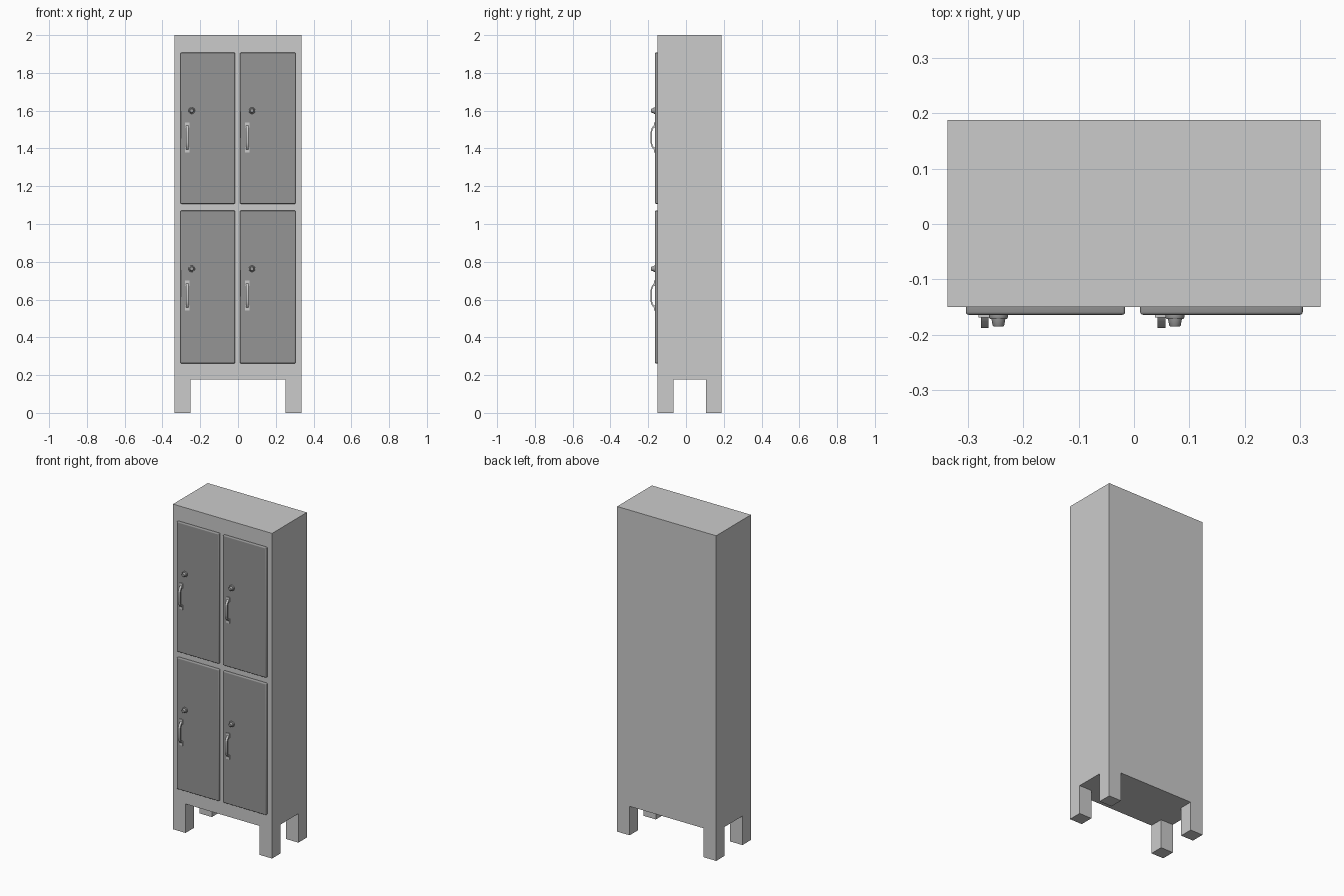
import bpy, bmesh, math
from mathutils import Matrix, Vector

if "Cube" in bpy.data.objects:
    bpy.data.objects.remove(bpy.data.objects["Cube"])

FRONT = -0.150          # cabinet front plane
DOOR_FRONT = -0.164     # door front plane


def grey(name, v):
    m = bpy.data.materials.new(name)
    m.diffuse_color = (v, v, v, 1)
    m.use_nodes = True
    m.node_tree.nodes["Principled BSDF"].inputs["Base Color"].default_value = m.diffuse_color
    return m


BODY, DOOR = grey("body_grey", 0.57), grey("door_grey", 0.30)
KNOB, PULL = grey("knob_grey", 0.35), grey("pull_grey", 0.60)


def finish(bm, name, material, smooth=False):
    bmesh.ops.recalc_face_normals(bm, faces=bm.faces)
    mesh = bpy.data.meshes.new(name)
    bm.to_mesh(mesh)
    bm.free()
    mesh.materials.append(material)
    ob = bpy.data.objects.new(name, mesh)
    bpy.context.collection.objects.link(ob)
    if smooth:
        bpy.ops.object.select_all(action='DESELECT')
        ob.select_set(True)
        bpy.context.view_layer.objects.active = ob
        bpy.ops.object.shade_smooth_by_angle(angle=math.radians(35))
    return ob


def add_box(bm, lo, hi):
    lo, hi = Vector(lo), Vector(hi)
    m = Matrix.Translation((lo + hi) / 2) @ Matrix.Diagonal((*(hi - lo), 1))
    bmesh.ops.create_cube(bm, size=1, matrix=m)


def cabinet():
    # Solid box, sliced so the four bottom corners can be pulled down as legs
    bm = bmesh.new()
    add_box(bm, (-0.337, FRONT, 0.178), (0.337, 0.188, 2.0))
    for co, no in (((-0.252, 0, 0), (1, 0, 0)), ((0.252, 0, 0), (1, 0, 0)),
                   ((0, -0.067, 0), (0, 1, 0)), ((0, 0.106, 0), (0, 1, 0))):
        geom = bm.verts[:] + bm.edges[:] + bm.faces[:]
        bmesh.ops.bisect_plane(bm, geom=geom, plane_co=co, plane_no=no)
    corners = []
    for f in bm.faces:
        c = f.calc_center_median()
        if c.z < 0.179 and abs(c.x) > 0.252 and not -0.067 < c.y < 0.106:
            corners.append(f)
    for f in bmesh.ops.extrude_discrete_faces(bm, faces=corners)["faces"]:
        bmesh.ops.translate(bm, verts=f.verts, vec=(0, 0, -0.178))
    bmesh.ops.remove_doubles(bm, verts=bm.verts, dist=1e-5)
    bmesh.ops.dissolve_limit(bm, angle_limit=0.01, verts=bm.verts, edges=bm.edges)
    finish(bm, "cabinet_body", BODY)


def door(name, x0, x1, z0, z1):
    # Panel with rounded front rim
    bm = bmesh.new()
    add_box(bm, (x0, DOOR_FRONT, z0), (x1, FRONT, z1))
    rim = [e for e in bm.edges if all(v.co.y < DOOR_FRONT + 1e-4 for v in e.verts)]
    upright = [e for e in bm.edges if abs(e.verts[0].co.y - e.verts[1].co.y) > 0.001]
    bmesh.ops.bevel(bm, geom=rim + upright, offset=0.005, segments=3,
                    profile=0.5, affect='EDGES')
    ob = finish(bm, name, DOOR, True)
    for p in ob.data.polygons:          # keep the large panel face flat
        if p.area > 0.01:
            p.use_smooth = False


def knob(name, x, z):
    # Turned lock: flange, tapered barrel, rounded tip (radius, depth)
    profile = [(0.017, 0), (0.017, -0.005), (0.0155, -0.0075), (0.0125, -0.008),
               (0.0105, -0.019), (0.009, -0.021)]
    n = 24
    bm = bmesh.new()
    rings = [[bm.verts.new((x + r * math.cos(2 * math.pi * i / n), DOOR_FRONT + d,
                            z + r * math.sin(2 * math.pi * i / n)))
              for i in range(n)] for r, d in profile]
    for a, b in zip(rings, rings[1:]):
        for i in range(n):
            bm.faces.new((a[i], a[(i + 1) % n], b[(i + 1) % n], b[i]))
    bm.faces.new(rings[0])
    bm.faces.new(rings[-1])
    finish(bm, name, KNOB, True)


def handle(name, x, z):
    # Bowed strip between two mounting tabs
    bm = bmesh.new()
    for s in (-1, 1):
        za, zb = sorted((z + s * 0.052, z + s * 0.080))
        add_box(bm, (x - 0.0115, DOOR_FRONT - 0.005, za), (x + 0.0115, DOOR_FRONT, zb))
    outer = [(0.066, -0.003), (0.061, -0.009), (0.052, -0.016), (0.041, -0.021),
             (0.026, -0.024)]
    inner = [(0.056, -0.003), (0.052, -0.006), (0.046, -0.011), (0.038, -0.014),
             (0.025, -0.016)]
    mirror = lambda pts: [(-a, b) for a, b in reversed(pts)]
    loop_o, loop_i = outer + mirror(outer), inner + mirror(inner)
    rows = []
    for (zo, yo), (zi, yi) in zip(loop_o, loop_i):
        rows.append([bm.verts.new((x + dx, DOOR_FRONT + dy, z + dz))
                     for dx, dy, dz in ((-0.007, yo, zo), (0.007, yo, zo),
                                        (0.007, yi, zi), (-0.007, yi, zi))])
    for a, b in zip(rows, rows[1:]):
        for i in range(4):
            j = (i + 1) % 4
            bm.faces.new((a[i], a[j], b[j], b[i]))
    bm.faces.new(rows[0])
    bm.faces.new(rows[-1])
    finish(bm, name, PULL, True)


cabinet()
# Two columns and two rows of lockers, each with door, lock and pull
for col, x0, x1, kx in (("left", -0.304, -0.016, -0.245), ("right", 0.011, 0.305, 0.074)):
    for row, z0, z1, kz in (("lower", 0.262, 1.071, 0.763), ("upper", 1.107, 1.907, 1.600)):
        tag = f"{row}_{col}"
        door(f"door_{tag}", x0, x1, z0, z1)
        knob(f"lock_knob_{tag}", kx, kz)
        handle(f"handle_{tag}", kx - 0.0245, kz - 0.142)
